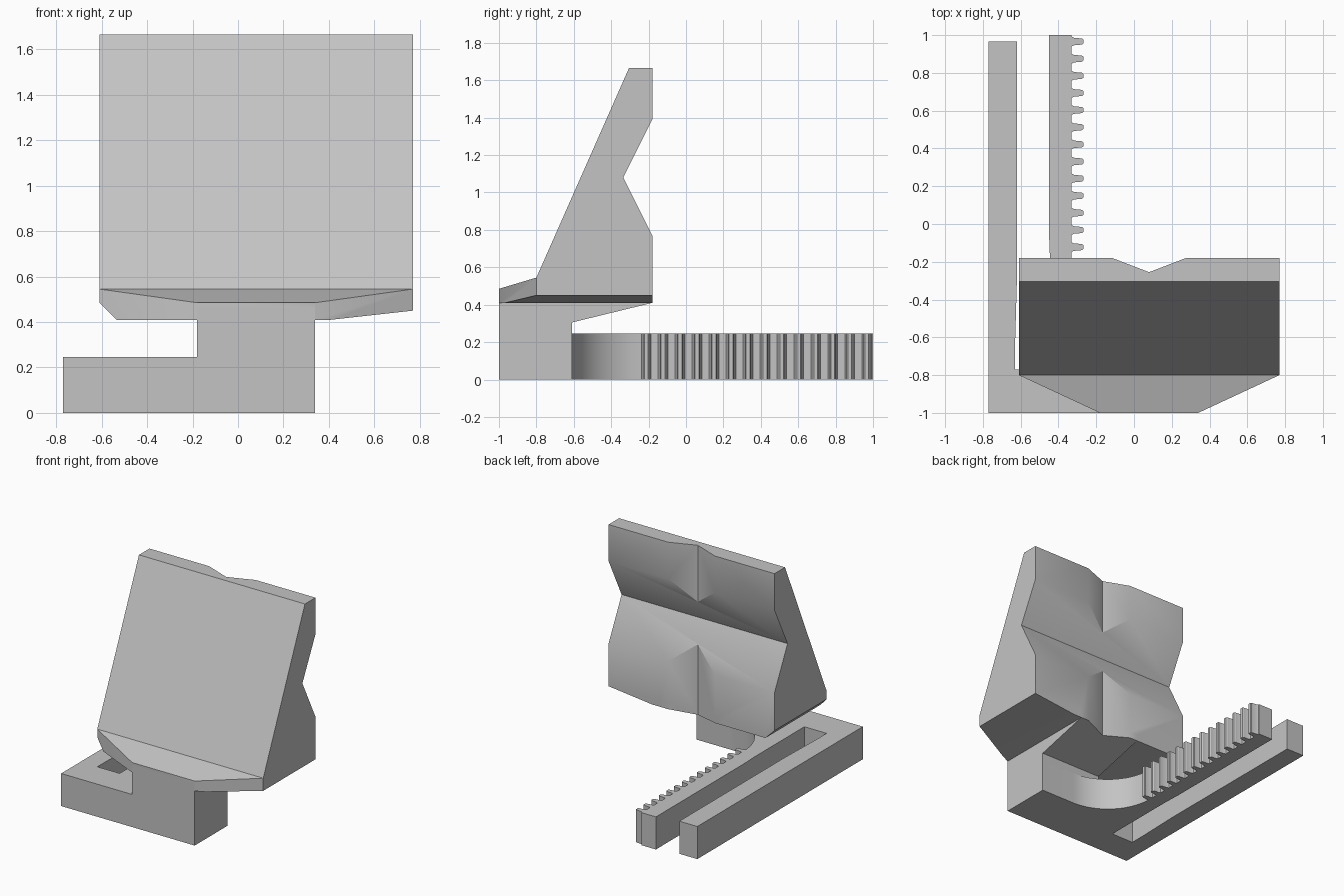
import bpy, bmesh, math
from mathutils import Vector

cube = bpy.data.objects.get("Cube")
if cube:
    bpy.data.objects.remove(cube, do_unlink=True)

grey = bpy.data.materials.new("plain_grey")
grey.use_nodes = True
grey.diffuse_color = (0.55, 0.55, 0.55, 1)
grey.node_tree.nodes["Principled BSDF"].inputs["Base Color"].default_value = (0.55, 0.55, 0.55, 1)


def prism(name, outline, axis, low, high):
    """Extrude a flat outline along the x, y or z axis."""
    place = {"x": lambda a, b: (low, a, b),
             "y": lambda a, b: (a, low, b),
             "z": lambda a, b: (a, b, low)}[axis]
    offset = Vector([(high - low) * (axis == k) for k in "xyz"])
    bm = bmesh.new()
    face = bm.faces.new([bm.verts.new(place(a, b)) for a, b in outline])
    grown = bmesh.ops.extrude_face_region(bm, geom=[face], use_keep_orig=True)
    moved = [v for v in grown["geom"] if isinstance(v, bmesh.types.BMVert)]
    bmesh.ops.translate(bm, verts=moved, vec=offset)
    bmesh.ops.recalc_face_normals(bm, faces=bm.faces)
    mesh = bpy.data.meshes.new(name)
    bm.to_mesh(mesh)
    bm.free()
    mesh.materials.append(grey)
    obj = bpy.data.objects.new(name, mesh)
    bpy.context.collection.objects.link(obj)
    return obj


def combine(obj, other, operation):
    """Apply a boolean and remove the helper object."""
    mod = obj.modifiers.new("cut", "BOOLEAN")
    mod.operation, mod.solver, mod.object = operation, "EXACT", other
    bpy.context.view_layer.objects.active = obj
    bpy.ops.object.modifier_apply(modifier=mod.name)
    bpy.data.objects.remove(other, do_unlink=True)


# Back plate with sloping front, lower lip and wide groove across the back
stand = prism("stand", [(-1, .41), (-1, .485), (-.8, .545), (-.305, 1.665), (-.18, 1.665),
                        (-.18, 1.39), (-.335, 1.08), (-.18, .77), (-.18, .41)], "x", -.61, .77)

# Slanted lip corners
combine(stand, prism("corner", [(-1.04, -.6), (.25, -1.2), (-1.04, -1.2)], "z", .3, .7), "DIFFERENCE")
combine(stand, prism("corner", [(1.2, -.6), (-.09, -1.2), (1.2, -1.2)], "z", .3, .7), "DIFFERENCE")

# Bevelled underside at both ends
combine(stand, prism("bevel", [(-.71, .585), (-.485, .36), (-.71, .36)], "y", -1.2, .1), "DIFFERENCE")
combine(stand, prism("bevel", [(1.13, .49), (.05, .37), (1.13, .37)], "y", -1.2, .1), "DIFFERENCE")

# Neck with a sloping brace below the plate
neck = prism("neck", [(-1, .245), (-.61, .245), (-.61, .305), (-.18, .41),
                      (-.18, .46), (-1, .46)], "x", -.18, .34)
combine(stand, neck, "UNION")

# Upright groove down the back
combine(stand, prism("groove", [(.08, -.255), (.47, -.105), (-.31, -.105)], "z", .2, 1.8), "DIFFERENCE")

# Base: foot block, plain rail, slot, toothed rail and rounded inner corner
outline = [(.34, -1), (-.77, -1), (-.77, .965), (-.62, .965), (-.62, -.3), (-.63, -.65),
           (-.63, -.77), (-.445, -.77), (-.445, -.18), (-.45, -.05), (-.45, 1), (-.33, 1)]
tooth = [(-.33, .026), (-.318, .02), (-.275, .016), (-.268, .01)]
for i in range(14):
    y = .966 - i * .0907
    outline += [(x, y + w) for x, w in tooth]
    outline += [(x, y - w) for x, w in reversed(tooth)]
for i in range(18):
    a = math.radians(185 + 5 * i)
    outline.append((.06 + .39 * math.cos(a), -.22 + .39 * math.sin(a)))
outline.append((.34, -.61))
base = prism("toothed_base", outline, "z", 0, .245)

# Soft shading across shallow edges only
for obj in (stand, base):
    bpy.ops.object.select_all(action="DESELECT")
    obj.select_set(True)
    bpy.context.view_layer.objects.active = obj
    bpy.ops.object.shade_smooth_by_angle(angle=math.radians(30))
